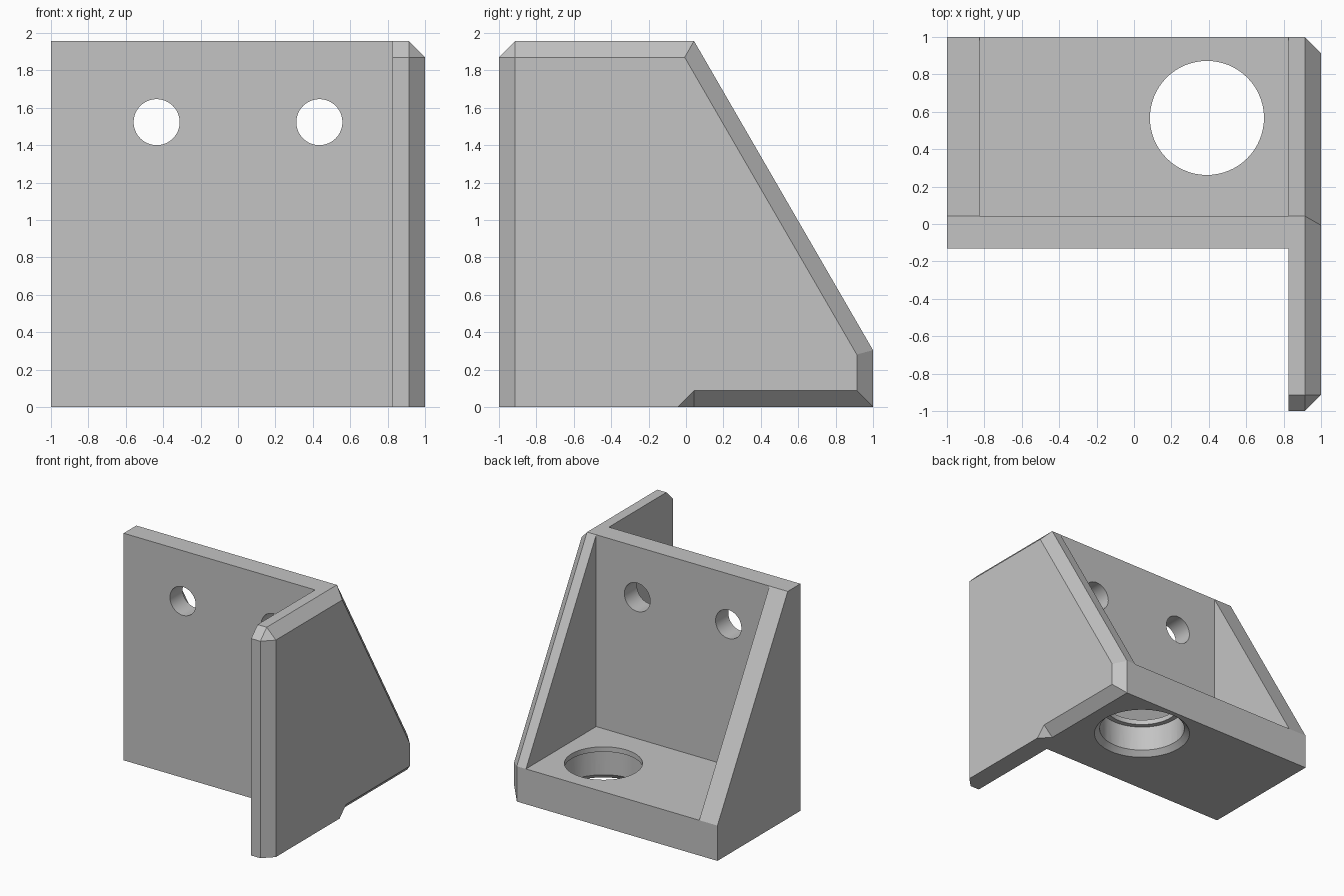
import bpy
import bmesh
from math import radians
from mathutils import Matrix, Vector

if "Cube" in bpy.data.objects:
    bpy.data.objects.remove(bpy.data.objects["Cube"], do_unlink=True)

HEIGHT, WALL, FLOOR = 1.957, 0.174, 0.304
BEV = 0.087                                  # chamfer size
FRONT, BACK = -0.13, 0.043                   # faces of the upright plate
EDGE = 1 - BEV

grey = bpy.data.materials.new("plain grey")
grey.use_nodes = True
colour = (0.55, 0.55, 0.55, 1)
grey.diffuse_color = colour
grey.node_tree.nodes["Principled BSDF"].inputs["Base Color"].default_value = colour


def finish(bm, name):
    bmesh.ops.recalc_face_normals(bm, faces=bm.faces)
    mesh = bpy.data.meshes.new(name)
    bm.to_mesh(mesh)
    bm.free()
    mesh.materials.append(grey)
    obj = bpy.data.objects.new(name, mesh)
    bpy.context.collection.objects.link(obj)
    return obj


def slice_off(bm, point, normal):
    """Remove the material on the normal's side and close the cut."""
    geom = bm.verts[:] + bm.edges[:] + bm.faces[:]
    bmesh.ops.bisect_plane(bm, geom=geom, dist=1e-5, plane_co=point,
                           plane_no=Vector(normal).normalized(), clear_outer=True)
    bmesh.ops.edgenet_fill(bm, edges=[e for e in bm.edges if e.is_boundary])


def box(lo, hi):
    bm = bmesh.new()
    lo, hi = Vector(lo), Vector(hi)
    bmesh.ops.create_cube(bm, size=1, matrix=Matrix.Translation((lo + hi) / 2)
                          @ Matrix.Diagonal((hi - lo).to_4d()))
    return bm


def cone(centre, r1, r2, depth, tilt=0):
    bm = bmesh.new()
    bmesh.ops.create_cone(bm, cap_ends=True, segments=64, radius1=r1, radius2=r2, depth=depth,
                          matrix=Matrix.Translation(centre) @ Matrix.Rotation(radians(tilt), 4, "X"))
    return bm


def subtract(obj, bm):
    cutter = finish(bm, "cutter")
    cutter.hide_render = True
    mod = obj.modifiers.new("cut", "BOOLEAN")
    mod.operation, mod.solver, mod.object = "DIFFERENCE", "EXACT", cutter
    bpy.context.view_layer.objects.active = obj
    bpy.ops.object.modifier_apply(modifier=mod.name)
    bpy.data.objects.remove(cutter, do_unlink=True)


# Solid block with the sloping rear
block = box((-1, -1, 0), (1, 1, HEIGHT))
slope = Vector((0, HEIGHT - FLOOR, 1 - BACK)).normalized()
slice_off(block, (0, 1, FLOOR), slope)

# Chamfers around the outer face of the long side, and its front top corner
top_edge = HEIGHT - BEV
side = Vector((1, 0, 0))
slice_off(block, (EDGE, 1, FLOOR), side + slope)
slice_off(block, (EDGE, 1, 0), (1, 1, 0))
slice_off(block, (EDGE, 0, HEIGHT), (1, 0, 1))
slice_off(block, (EDGE, -1, 0), (1, -1, 0))
slice_off(block, (0, -1, top_edge), (0, -1, 1))
slice_off(block, (1, -EDGE, top_edge), (1, -1, 1))
bracket = finish(block, "corner_bracket")

# Open space in front of the plate, and the pocket between the ribs
inner = 1 - WALL
subtract(bracket, box((-2, -2, -1), (inner, FRONT, 3)))
subtract(bracket, box((-inner, BACK, FLOOR), (inner, 2, 3)))

# Bottom chamfer of the long side, stopping at the plate
wedge = box((0.5, -0.5, -0.5), (1.5, 1.5, 0.5))
slice_off(wedge, (EDGE, 0, 0), (-1, 0, 1))
slice_off(wedge, (EDGE, BACK, 0), (-1, -1, 1))
subtract(bracket, wedge)

# Two screw holes through the plate
for x in (-0.435, 0.435):
    subtract(bracket, cone((x, 0, 1.523), 0.123, 0.123, 0.6, 90))

# Stepped hole in the floor: wide bore, narrow top lip, flared bottom
hx, hy = 0.39, 0.567
subtract(bracket, cone((hx, hy, 0.061), 0.348, 0.348, 0.4))
subtract(bracket, cone((hx, hy, 0.2), 0.305, 0.305, 0.6))
subtract(bracket, cone((hx, hy, 0), 0.491, 0.291, 0.2))

# Smooth the bores, keep every other edge sharp
bpy.ops.object.select_all(action="DESELECT")
bracket.select_set(True)
bpy.context.view_layer.objects.active = bracket
bpy.ops.object.shade_smooth_by_angle(angle=radians(20))
